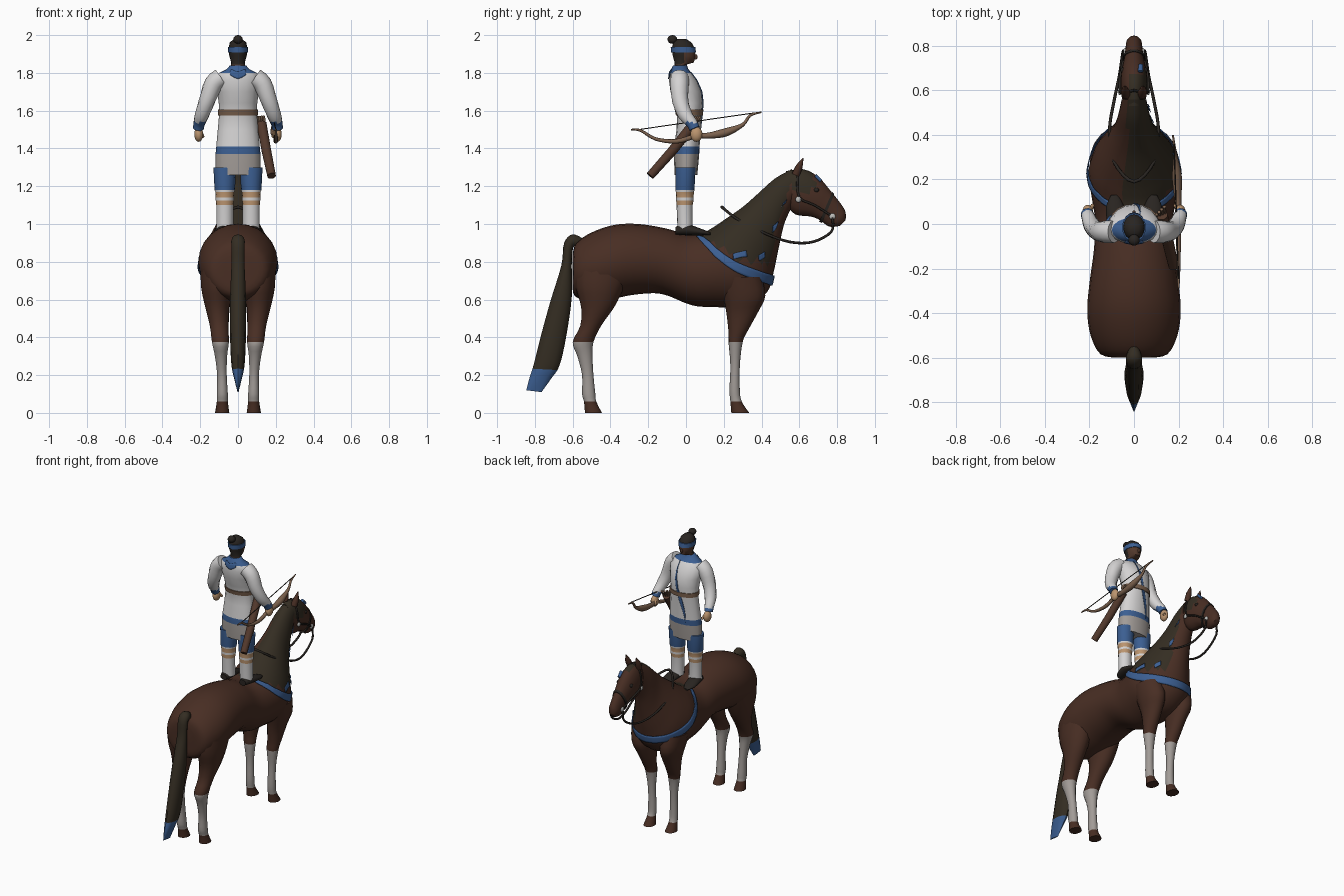
import bpy, bmesh, math
from mathutils import Vector

cube = bpy.data.objects.get("Cube")
if cube:
    bpy.data.objects.remove(cube)

# Palette
COLOURS = {
    "horse brown": (.065, .027, .017), "mane olive": (.034, .026, .016),
    "white cloth": (.66, .65, .65), "sock grey": (.36, .33, .31),
    "blue cloth": (.045, .115, .29), "tan skin": (.5, .3, .16),
    "dark skin": (.085, .04, .025), "black leather": (.022, .018, .015),
    "bow wood": (.2, .12, .075), "bit silver": (.5, .5, .48)}
MATS = {}
for label, rgb in COLOURS.items():
    m = bpy.data.materials.new(label)
    m.use_nodes = True
    m.diffuse_color = (*rgb, 1)
    bsdf = m.node_tree.nodes["Principled BSDF"]
    bsdf.inputs["Base Color"].default_value = (*rgb, 1)
    bsdf.inputs["Roughness"].default_value = .8
    MATS[label] = m


def paint(obj, rule):
    """Give faces a material by name, or by a rule on the face centre."""
    pick = rule if callable(rule) else (lambda c: rule)
    slots = []
    for p in obj.data.polygons:
        label = pick(p.center)
        if label not in slots:
            slots.append(label)
            obj.data.materials.append(MATS[label])
        p.material_index = slots.index(label)


def finish(name, bm, rule, angle=50):
    bmesh.ops.recalc_face_normals(bm, faces=bm.faces)
    mesh = bpy.data.meshes.new(name)
    bm.to_mesh(mesh)
    bm.free()
    obj = bpy.data.objects.new(name, mesh)
    bpy.context.collection.objects.link(obj)
    paint(obj, rule)
    bpy.ops.object.select_all(action='DESELECT')
    obj.select_set(True)
    bpy.context.view_layer.objects.active = obj
    bpy.ops.object.shade_smooth_by_angle(angle=math.radians(angle))
    return obj


def smooth_path(points, steps):
    """Catmull-Rom spline through points of any dimension."""
    pts = [Vector(p) for p in points]
    out = []
    for i in range(len(pts) - 1):
        a, b, c, d = pts[max(i - 1, 0)], pts[i], pts[i + 1], pts[min(i + 2, len(pts) - 1)]
        for k in range(steps):
            t = k / steps
            out.append((b * 2 + (c - a) * t + (a * 2 - b * 5 + c * 4 - d) * t * t
                        + (b * 3 - a - c * 3 + d) * t ** 3) / 2)
    return out + [pts[-1]]


def loft(name, rows, rule, steps=1, sides=16):
    """Rows hold two opposite section points (y, z), half width and x centre."""
    rows = [tuple(r) + (0,) * (6 - len(r)) for r in rows]
    bm = bmesh.new()
    rings = []
    for ya, za, yb, zb, w, x in smooth_path(rows, steps):
        ring = []
        for k in range(sides):
            t = math.tau * k / sides
            f = (1 - math.cos(t)) / 2
            ring.append(bm.verts.new((x + w * math.sin(t), ya + (yb - ya) * f, za + (zb - za) * f)))
        rings.append(ring)
    for p, q in zip(rings, rings[1:]):
        for k in range(sides):
            j = (k + 1) % sides
            bm.faces.new((p[k], p[j], q[j], q[k]))
    bm.faces.new(rings[0])
    bm.faces.new(rings[-1])
    return finish(name, bm, rule)


def column(name, rows, rule, x=0, steps=1):
    """Upright loft: rows hold height, front y, back y, half width."""
    return loft(name, [(f, z, b, z, w, x) for z, f, b, w in rows], rule, steps)


def tube(name, points, rule, steps=3, sides=8):
    """Round tube: points hold x, y, z, radius."""
    path = smooth_path(points, steps)
    bm = bmesh.new()
    rings = []
    for i, p in enumerate(path):
        ahead = (path[min(i + 1, len(path) - 1)] - path[max(i - 1, 0)]).to_3d()
        turn = ahead.to_track_quat('Z', 'Y')
        rings.append([bm.verts.new(p.to_3d() + turn @ Vector(
            (p[3] * math.cos(math.tau * k / sides), p[3] * math.sin(math.tau * k / sides), 0)))
            for k in range(sides)])
    for p, q in zip(rings, rings[1:]):
        for k in range(sides):
            j = (k + 1) % sides
            bm.faces.new((p[k], p[j], q[j], q[k]))
    bm.faces.new(rings[0])
    bm.faces.new(rings[-1])
    return finish(name, bm, rule)


def ball(name, centre, size, rule):
    bm = bmesh.new()
    bmesh.ops.create_uvsphere(bm, u_segments=14, v_segments=9, radius=1)
    for v in bm.verts:
        v.co = Vector(centre) + Vector(a * b for a, b in zip(v.co, size))
    return finish(name, bm, rule)


def ribbon(name, points, height, target, rule):
    """Thin strip wrapped on to a target surface."""
    bm = bmesh.new()
    rows = [[bm.verts.new(p + Vector((0, 0, height * (k / 4 - .5)))) for k in range(5)]
            for p in smooth_path(points, 5)]
    for p, q in zip(rows, rows[1:]):
        for k in range(4):
            bm.faces.new((p[k], p[k + 1], q[k + 1], q[k]))
    obj = finish(name, bm, rule)
    wrap = obj.modifiers.new("wrap", 'SHRINKWRAP')
    wrap.target, wrap.offset, wrap.wrap_mode = target, .006, 'ABOVE_SURFACE'
    obj.modifiers.new("thickness", 'SOLIDIFY').thickness = .004
    return obj


def mirror_path(points):
    return points + [(-p[0], *p[1:]) for p in reversed(points[:-1])]


# Horse body and neck, with the mane falling on one side
def coat(c):
    mane = c.x > -.03 and c.y > .05 and c.z > max(.8, .98 - .6 * c.y) and c.y < .43 + .3 * (c.z - .8)
    return "mane olive" if mane else "horse brown"


body = loft("horse_body", [
    (-.6, .84, -.6, .7, .07), (-.58, .9, -.59, .62, .15), (-.5, .955, -.5, .59, .195),
    (-.38, .995, -.4, .6, .21), (-.25, 1, -.28, .625, .2), (-.1, .975, -.13, .63, .18),
    (0, .945, .03, .57, .175), (.08, .95, .16, .56, .19), (.14, .98, .32, .56, .205),
    (.2, 1.02, .43, .64, .18), (.3, 1.09, .465, .75, .13), (.38, 1.16, .49, .87, .09),
    (.47, 1.24, .52, 1, .07), (.56, 1.29, .56, 1.09, .055)], coat, 4, 24)

# Horse head
loft("horse_head", [
    (.53, 1.28, .53, 1.1, .045), (.62, 1.29, .58, 1.05, .06), (.7, 1.25, .66, 1.04, .058),
    (.77, 1.17, .71, 1.02, .045), (.825, 1.1, .75, .99, .038), (.845, 1.06, .78, .985, .035),
    (.845, 1.02, .815, .99, .02)],
    lambda c: "mane olive" if c.z > 1.18 and c.y < .68 and c.x > -.02 else "horse brown", 3)
loft("forelock_ribbon", [(.69, 1.265, .68, 1.25, .012, .03), (.72, 1.235, .71, 1.22, .01, .03)], "blue cloth")

# Tail with a dyed tip
loft("tail", [
    (-.54, .92, -.56, .86, .02), (-.6, .945, -.59, .88, .035), (-.645, .9, -.6, .86, .035),
    (-.66, .78, -.605, .78, .035), (-.715, .6, -.605, .61, .042), (-.765, .42, -.635, .4, .042),
    (-.805, .26, -.67, .25, .035), (-.83, .18, -.715, .18, .02), (-.845, .12, -.765, .11, .004)],
    lambda c: "blue cloth" if c.z < .23 else "mane olive", 4, 12)


def leg_coat(c):
    return "sock grey" if .06 < c.z < .375 else "horse brown"


def trousers(c):
    if c.z > 1.18:
        return "blue cloth"
    if 1.1 < c.z < 1.125 or 1.14 < c.z < 1.17:
        return "tan skin"
    return "white cloth"


for s, side in ((1, "left"), (-1, "right")):
    # Horse legs
    hind = [(-.28, .78, -.59, .78, .08, .12), (-.33, .66, -.585, .67, .085, .112),
            (-.38, .56, -.555, .56, .065, .11), (-.45, .46, -.56, .46, .05, .1),
            (-.49, .375, -.6, .375, .046, .093), (-.495, .3, -.575, .3, .033, .09),
            (-.49, .2, -.55, .2, .026, .085), (-.48, .1, -.55, .1, .03, .083),
            (-.475, .06, -.54, .06, .03, .083), (-.445, 0, -.535, 0, .038, .083)]
    fore = [(.4, .72, .16, .72, .08, .12), (.42, .62, .2, .6, .07, .11),
            (.385, .54, .215, .52, .055, .1), (.33, .44, .225, .43, .045, .095),
            (.3, .375, .225, .375, .04, .09), (.285, .25, .235, .25, .026, .087),
            (.285, .12, .23, .12, .028, .085), (.295, .06, .235, .06, .028, .085),
            (.335, 0, .24, 0, .038, .085)]
    for name, rows in (("hind_leg", hind), ("fore_leg", fore)):
        loft(f"{side}_{name}", [(*r[:5], s * r[5]) for r in rows], leg_coat, 3, 14)
    # Ear, bridle straps and bit
    tube(f"{side}_ear", [(s * .035, .58, 1.26, .022), (s * .04, .6, 1.305, .018),
                         (s * .04, .62, 1.35, .002)], "horse brown")
    tube(f"{side}_cheek_strap", [(s * .036, .775, 1.04, .006), (s * .06, .68, 1.1, .006),
                                 (s * .063, .6, 1.14, .006), (s * .05, .59, 1.24, .006),
                                 (0, .6, 1.295, .006)], "black leather")
    ball(f"{side}_bit_ring", (s * .04, .775, 1.04), (.008, .017, .017), "bit silver")
    ball(f"{side}_strap_ring", (s * .064, .595, 1.13), (.008, .016, .016), "bit silver")
    ball(f"{side}_horse_eye", (s * .05, .69, 1.18), (.011, .014, .012), "black leather")
    # Rider legs and shoes
    column(f"{side}_rider_leg", [
        (.97, .035, -.045, .045), (1.1, .035, -.05, .045), (1.125, .04, -.052, .048),
        (1.14, .04, -.052, .048), (1.17, .042, -.054, .05), (1.18, .045, -.055, .054),
        (1.3, .05, -.055, .06)], trousers, s * .07)
    loft(f"{side}_shoe", [(-.055, .985, -.055, .945, .025, s * .075), (0, 1, 0, .94, .042, s * .078),
                          (.08, .975, .08, .94, .04, s * .085), (.13, .955, .13, .942, .015, s * .088)],
         "black leather", 2)
    # Arms and hands
    tube(f"{side}_arm", [(s * .09, -.035, 1.775, .05), (s * .13, -.035, 1.74, .05), (s * .165, -.03, 1.65, .043),
                         (s * .19, -.005, 1.58, .038), (s * .205, .03, 1.535, .031),
                         (s * .21, .045, 1.505, .029)],
         lambda c: "blue cloth" if c.z < 1.538 else "white cloth", 3, 12)
    ball(f"{side}_hand", (s * .208, .055, 1.475), (.024, .032, .04), "tan skin")
    tube(f"{side}_thumb", [(s * .2, .06, 1.49, .012), (s * .185, .085, 1.46, .008)], "tan skin")

# Chest band, reins and noseband
ribbon("chest_band", mirror_path([(.07, .06, .94), (.15, .11, .9), (.2, .17, .84), (.2, .27, .77),
                                  (.14, .4, .72), (0, .46, .7)]), .055, body, "blue cloth")
for i, (y, z, run) in enumerate([(.28, .83, .07), (.42, .83, .05), (.52, .98, .03), (.56, 1.1, .03)]):
    ribbon(f"mane_tassel_{i}", [(.16, y - run / 2, z - .01), (.16, y + run / 2, z + .01)],
           .03, body, "blue cloth")
tube("reins", mirror_path([(.042, .775, 1.035, .007), (.05, .77, .96, .007), (.065, .67, .905, .007),
                           (.09, .55, .905, .007), (.11, .42, .95, .007), (.09, .28, 1.02, .007),
                           (0, .19, 1.09, .008)]), "black leather", 4)
loft("noseband", [(.775, 1.17, .705, 1.012, .05), (.785, 1.157, .72, 1.005, .049)], "black leather")


# Rider tunic, belt and sash
def tunic_cloth(c):
    if c.z > 1.8 or 1.37 < c.z < 1.41:
        return "blue cloth"
    return "sock grey" if c.z < 1.37 else "white cloth"


tunic = column("tunic", [
    (1.26, .06, -.06, .12), (1.37, .07, -.065, .119), (1.41, .072, -.063, .115),
    (1.5, .078, -.05, .107), (1.58, .084, -.047, .1), (1.64, .09, -.065, .102), (1.7, .085, -.082, .11),
    (1.76, .06, -.09, .122), (1.8, .03, -.085, .1), (1.82, .012, -.078, .06),
    (1.84, .005, -.068, .042)], tunic_cloth)
column("belt", [(1.575, .09, -.053, .106), (1.605, .092, -.06, .107)], "bow wood")
ribbon("front_sash", [(.03, .06, 1.8), (.025, .09, 1.72), (.005, .1, 1.62), (-.03, .09, 1.5), (-.045, .08, 1.42)],
       .07, tunic, "blue cloth").modifiers["wrap"].offset = .004
ribbon("back_collar", [(-.045, -.09, 1.81), (0, -.1, 1.79), (.045, -.09, 1.81)], .04, tunic, "blue cloth")

# Rider head
column("rider_head", [
    (1.8, .0, -.06, .036), (1.845, .005, -.06, .037), (1.855, .042, -.06, .036), (1.89, .05, -.07, .046),
    (1.93, .047, -.075, .05), (1.96, .03, -.068, .044), (1.98, .0, -.045, .022)],
    lambda c: "black leather" if c.z > 1.93 or (c.z > 1.85 and c.y < -.02) else "dark skin")
column("headband", [(1.908, .053, -.078, .052), (1.938, .049, -.081, .054)], "blue cloth")
ball("hair_bun", (0, -.072, 1.977), (.026, .026, .023), "black leather")
ball("nose", (0, .05, 1.885), (.008, .012, .014), "dark skin")

# Quiver and arrows
tube("quiver", [(.125, .04, 1.53, .027), (.15, -.07, 1.39, .026), (.178, -.19, 1.255, .023)], "dark skin", 1, 12)
for i in range(4):
    shift = .012 * (i - 1.5)
    tube(f"arrow_{i}", [(.125 + shift, .03, 1.5, .004), (.118 + shift, .06 + shift, 1.57, .008)],
         "bow wood", 1, 6)

# Bow and string
tube("bow", [(.2, -.29, 1.5, .004), (.2, -.24, 1.495, .007), (.2, -.16, 1.45, .009), (.2, -.05, 1.438, .012),
             (.2, .05, 1.465, .013), (.197, .12, 1.468, .016), (.193, .21, 1.485, .022), (.187, .3, 1.525, .01),
             (.182, .34, 1.575, .007), (.175, .4, 1.592, .004)], "bow wood", 4)
tube("bow_string", [(.2, -.25, 1.5, .003), (.18, .36, 1.588, .003)], "black leather", 1, 6)
